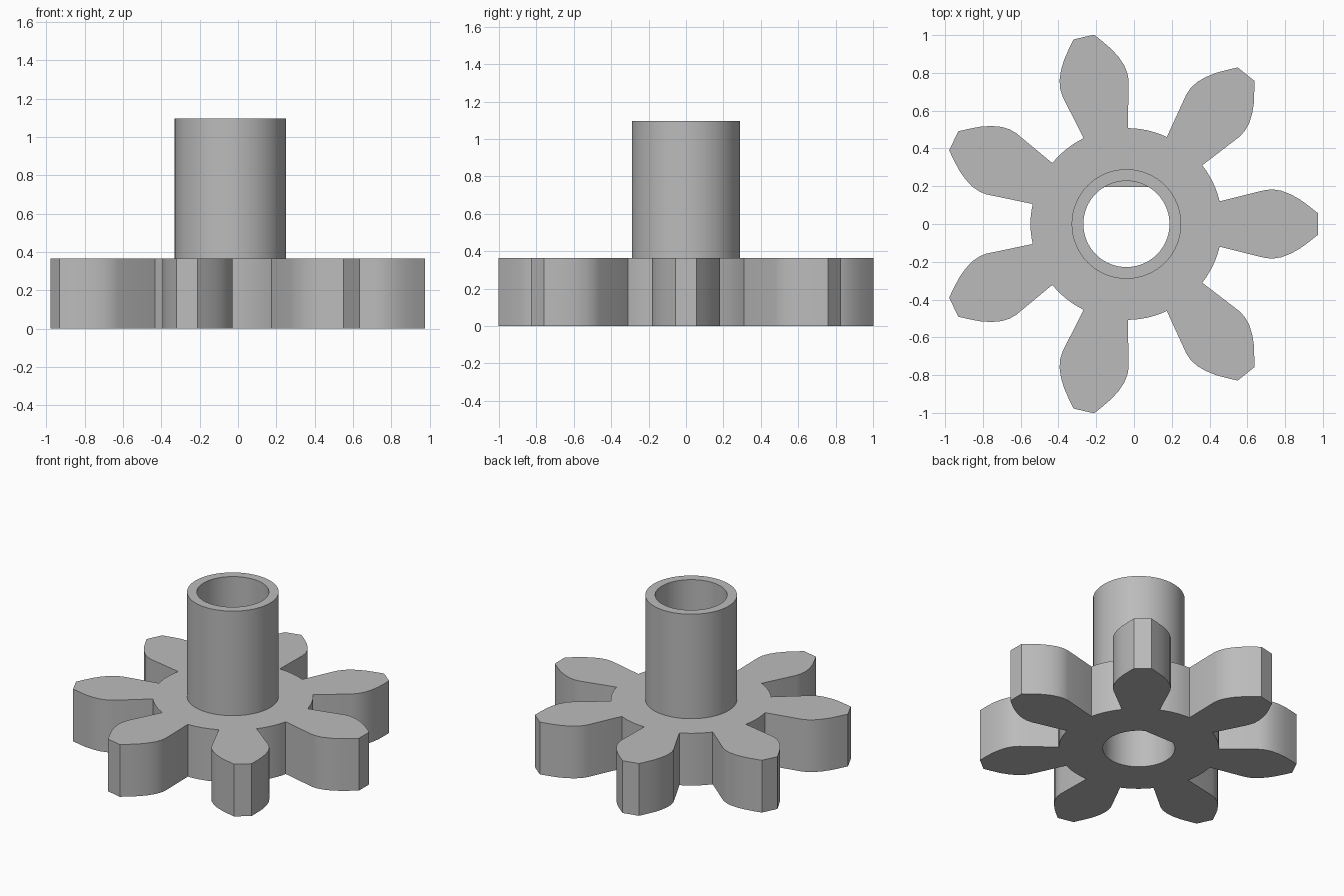
import bpy, bmesh
from math import sin, cos, tau, atan2, radians
from mathutils import Matrix, Vector

cube = bpy.data.objects.get("Cube")
if cube:
    bpy.data.objects.remove(cube)

TEETH, CENTRE_X = 7, -0.04
GEAR_H, HUB_H = 0.365, 1.095
ROOT_R, HUB_R, BORE_R, FLAT_Y = 0.508, 0.29, 0.228, 0.197
SEGMENTS = 96

steel = bpy.data.materials.new("plain grey")
steel.use_nodes = True
grey = (0.5, 0.5, 0.5, 1)
steel.diffuse_color = grey
steel.node_tree.nodes["Principled BSDF"].inputs["Base Color"].default_value = grey

bm = bmesh.new()


def add_loop(points, z):
    return [bm.verts.new((x, y, z)) for x, y in points]


def loft(a, b):
    n = len(a)
    for i in range(n):
        j = (i + 1) % n
        bm.faces.new((a[i], a[j], b[j], b[i]))


def cap(outer, inner):
    # flat face with a hole
    edges = []
    for ring in (outer, inner):
        for i, v in enumerate(ring):
            w = ring[(i + 1) % len(ring)]
            edges.append(bm.edges.get((v, w)) or bm.edges.new((v, w)))
    bmesh.ops.triangle_fill(bm, edges=edges, use_beauty=True)


# Tooth flank from root to tip, mirrored to the other side
flank = [(0.493, 0.12), (0.735, 0.18), (0.775, 0.183), (0.82, 0.176),
         (0.87, 0.157), (0.92, 0.129), (0.97, 0.092), (1.015, 0.056)]
tooth = [(x, -y) for x, y in flank] + flank[::-1]

# Outline of all teeth with root arcs between them
outline = []
root = atan2(flank[0][1], flank[0][0])
for k in range(TEETH):
    turn = tau * k / TEETH
    spin = Matrix.Rotation(turn, 2)
    outline += [tuple(spin @ Vector(p)) for p in tooth]
    for s in range(1, 6):
        a = turn + root + (tau / TEETH - 2 * root) * s / 6
        outline.append((ROOT_R * cos(a), ROOT_R * sin(a)))


def circle(r, limit=9):
    return [(r * cos(tau * i / SEGMENTS), min(limit, r * sin(tau * i / SEGMENTS)))
            for i in range(SEGMENTS)]


# Gear sides
low, high = add_loop(outline, 0), add_loop(outline, GEAR_H)
loft(low, high)

# Hub outside, rim, round bore, ledge and flat-sided bore
flat_bore = circle(BORE_R, FLAT_Y)
rings = [add_loop(p, z) for p, z in (
    (circle(HUB_R), GEAR_H), (circle(HUB_R), HUB_H),
    (circle(BORE_R), HUB_H), (circle(BORE_R), GEAR_H),
    (flat_bore, GEAR_H), (flat_bore, 0))]
for a, b in zip(rings, rings[1:]):
    loft(a, b)

# Gear top and bottom
cap(high, rings[0])
cap(low, rings[-1])

bmesh.ops.remove_doubles(bm, verts=bm.verts[:], dist=0.0001)
bmesh.ops.recalc_face_normals(bm, faces=bm.faces[:])
mesh = bpy.data.meshes.new("gear_with_hub")
bm.to_mesh(mesh)
bm.free()
mesh.materials.append(steel)

gear = bpy.data.objects.new("gear_with_hub", mesh)
gear.location.x = CENTRE_X
bpy.context.collection.objects.link(gear)
bpy.ops.object.select_all(action="DESELECT")
gear.select_set(True)
bpy.context.view_layer.objects.active = gear
bpy.ops.object.shade_smooth_by_angle(angle=radians(20))
